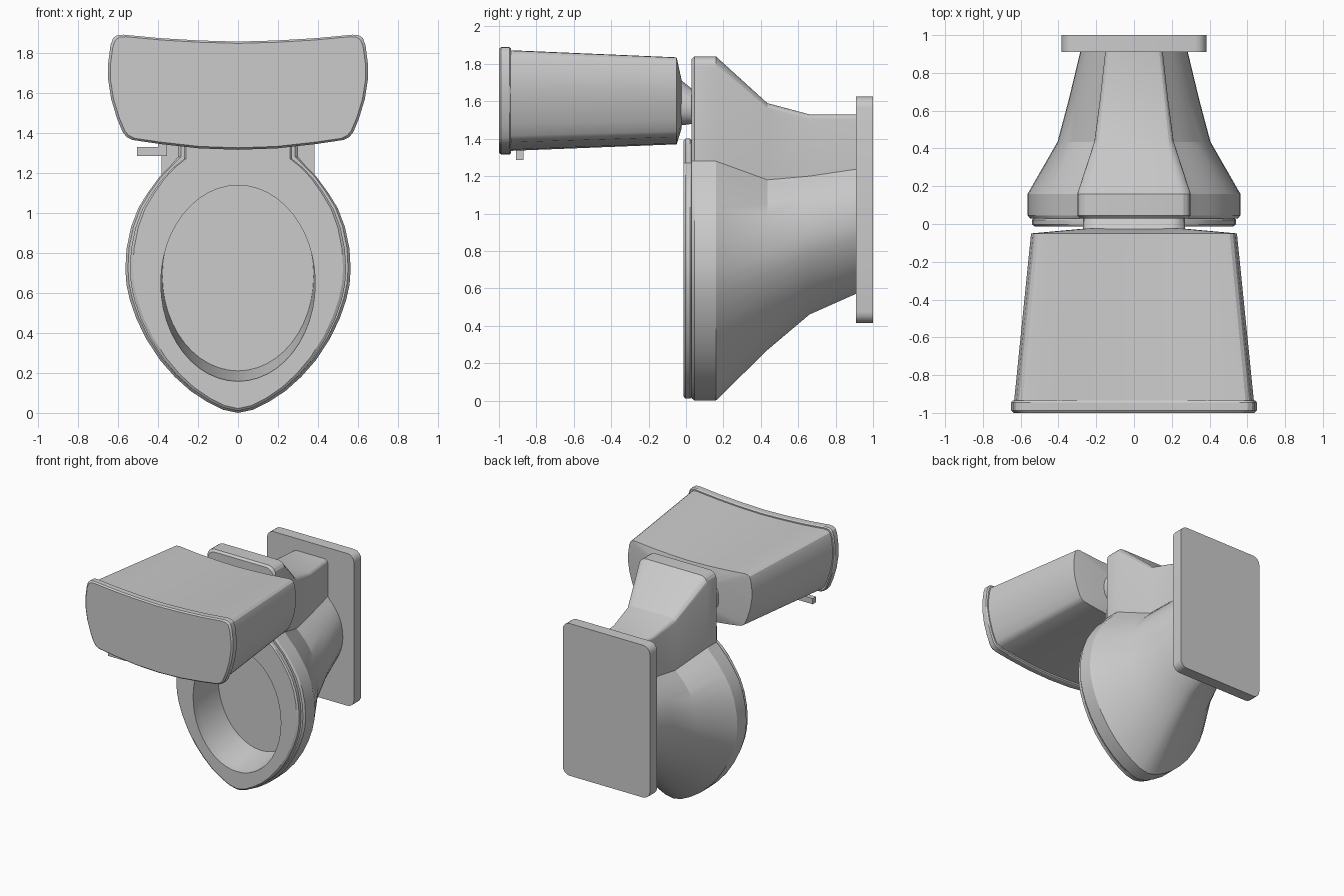
import bpy, bmesh, math

if "Cube" in bpy.data.objects:
    bpy.data.objects.remove(bpy.data.objects["Cube"])

# normalised half profile of the bowl egg: (width fraction, height fraction up to the crease)
EGG = [(0, 0), (.13, .012), (.27, .042), (.42, .085), (.56, .14), (.69, .205), (.81, .285), (.90, .365),
       (.96, .44), (.99, .50), (1, .56), (.99, .64), (.95, .725), (.885, .80), (.80, .86), (.70, .92), (.60, .965)]
# normalised half profile of the tank, from top centre round to bottom centre
TANK = [(0, .94), (.3, .95), (.6, .97), (.88, 1), (.93, .995), (.96, .97), (.98, .91), (1, .74), (1, .62),
        (.975, .44), (.93, .27), (.885, .15), (.855, .11), (.81, .085), (.6, .05), (.3, .012), (0, 0)]


def mirrored(half):
    """Close a half outline whose end points lie on x = 0."""
    return half + [(-x, z) for x, z in reversed(half[1:-1])]


def shade(ob, angle=25):
    ob.data.shade_smooth()
    ob.data.set_sharp_from_angle(angle=math.radians(angle))


def loft(name, rings, angle=25):
    """Skin a list of (y, outline) rings and cap both ends."""
    bm = bmesh.new()
    loops = [[bm.verts.new((x, y, z)) for x, z in pts] for y, pts in rings]
    n = len(loops[0])
    for a, b in zip(loops, loops[1:]):
        for i in range(n):
            j = (i + 1) % n
            bm.faces.new((a[i], a[j], b[j], b[i]))
    bm.faces.new(loops[0])
    bm.faces.new(loops[-1])
    bmesh.ops.recalc_face_normals(bm, faces=bm.faces)
    me = bpy.data.meshes.new(name)
    bm.to_mesh(me)
    bm.free()
    ob = bpy.data.objects.new(name, me)
    bpy.context.collection.objects.link(ob)
    shade(ob, angle)
    return ob


def bowl_outline(w, block, z0, crease, top, r=.06):
    half = [(w * u, z0 + v * (crease - z0)) for u, v in EGG]
    half += [(block, crease)]
    half += [(block - r + r * math.cos(a), top - r + r * math.sin(a))
             for a in (math.pi / 8 * k for k in range(5))]
    return mirrored(half + [(0, top)])


def tank_outline(w, z0, z1):
    return mirrored([(w * u, z0 + v * (z1 - z0)) for u, v in TANK])


def ellipse(a, b, zc, n=48):
    return [(a * math.cos(t), zc + b * math.sin(t)) for t in (2 * math.pi * k / n for k in range(n))]


def rounded_rect(w, z0, z1, r):
    pts = []
    for q, (cx, cz) in enumerate([(w - r, z1 - r), (r - w, z1 - r), (r - w, z0 + r), (w - r, z0 + r)]):
        for k in range(5):
            a = math.pi / 2 * (q + k / 4)
            pts.append((cx + r * math.cos(a), cz + r * math.sin(a)))
    return pts


# bowl, pedestal and rear deck in one lofted body
body = loft("bowl_and_pedestal", [
    (.03, bowl_outline(.55, .285, .012, 1.28, 1.825)),
    (.045, bowl_outline(.563, .30, 0, 1.28, 1.84)),
    (.16, bowl_outline(.563, .30, 0, 1.28, 1.84)),
    (.435, bowl_outline(.405, .21, .27, 1.18, 1.59, .04)),
    (.66, bowl_outline(.345, .18, .46, 1.20, 1.53, .03)),
    (.93, bowl_outline(.28, .15, .58, 1.24, 1.53, .03))], 20)

# seat ring with hinge tab
seat = loft("seat", [
    (-.013, bowl_outline(.525, .26, .022, 1.27, 1.39, .03)),
    (-.003, bowl_outline(.54, .27, .01, 1.27, 1.40, .03)),
    (.022, bowl_outline(.54, .27, .01, 1.27, 1.40, .03)),
    (.032, bowl_outline(.53, .265, .02, 1.27, 1.39, .03))])

# hollow cut through the seat into the bowl
cutter = loft("bowl_hollow", [
    (-.05, ellipse(.386, .49, .643)),
    (.03, ellipse(.386, .49, .653)),
    (.29, ellipse(.378, .475, .685))])
cutter.hide_render = True
for ob in (body, seat):
    mod = ob.modifiers.new("hollow", "BOOLEAN")
    mod.object = cutter
    mod.operation = "DIFFERENCE"
    mod.solver = "EXACT"
    bpy.context.view_layer.objects.active = ob
    bpy.ops.object.modifier_apply(modifier=mod.name)
    shade(ob, 20)
bpy.data.objects.remove(cutter)

# foot plate
loft("foot_plate", [(.91, rounded_rect(.383, .415, 1.625, .06)), (1, rounded_rect(.383, .415, 1.625, .06))])

# tank, its lid and the neck joining it to the deck
loft("tank", [
    (-.94, tank_outline(.635, 1.335, 1.873)),
    (-.05, tank_outline(.545, 1.37, 1.835)),
    (-.025, tank_outline(.27, 1.45, 1.72))])
loft("tank_lid", [
    (-1, tank_outline(.638, 1.325, 1.88)),
    (-.988, tank_outline(.65, 1.315, 1.89)),
    (-.945, tank_outline(.65, 1.315, 1.89)),
    (-.935, tank_outline(.643, 1.322, 1.883))])
loft("tank_neck", [
    (-.035, rounded_rect(.27, 1.47, 1.72, .10)),
    (.04, rounded_rect(.27, 1.48, 1.66, .08))])

# flush lever under the tank
loft("flush_lever", [
    (-.91, [(-.505, 1.285), (-.355, 1.285), (-.355, 1.375), (-.40, 1.375), (-.40, 1.33), (-.505, 1.33)]),
    (-.87, [(-.505, 1.285), (-.355, 1.285), (-.355, 1.375), (-.40, 1.375), (-.40, 1.33), (-.505, 1.33)])])
